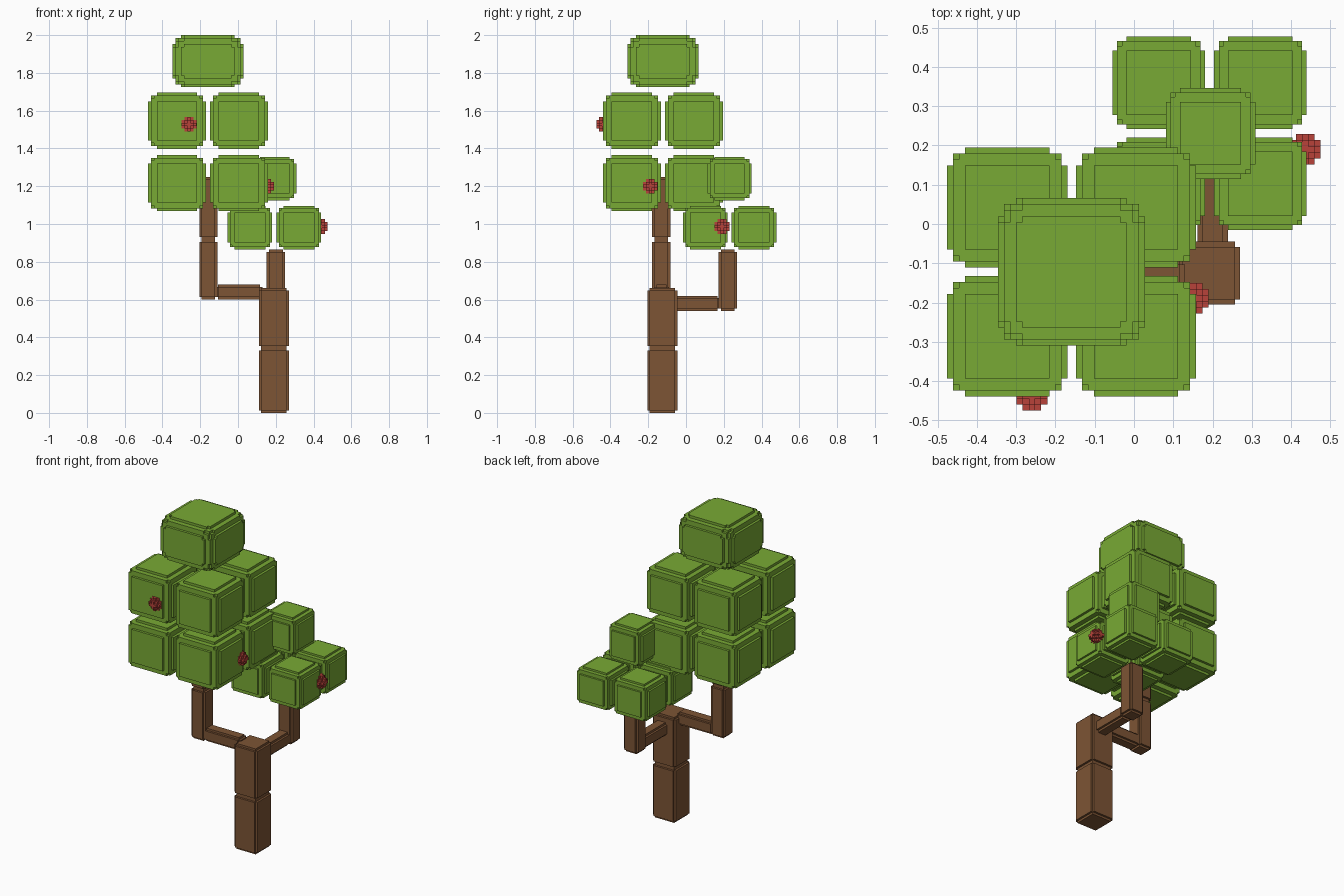
import bpy, bmesh, math
from itertools import product
from mathutils import Vector

cube = bpy.data.objects.get("Cube")
if cube:
    bpy.data.objects.remove(cube)


def material(name, rgb):
    mat = bpy.data.materials.new(name)
    mat.use_nodes = True
    mat.diffuse_color = (*rgb, 1)
    mat.node_tree.nodes["Principled BSDF"].inputs["Base Color"].default_value = (*rgb, 1)
    return mat


GREEN = material("leaf green", (0.19, 0.40, 0.035))
BROWN = material("bark brown", (0.205, 0.089, 0.035))
RED = material("fruit red", (0.48, 0.055, 0.042))


def stepped_block(name, low, high, mat, step, rings, limit):
    """Box whose edges and corners are rounded off in small square steps."""
    low, high = Vector(low), Vector(high)
    count = 2 * rings + 1
    cuts = [[low[a] + i * step for i in range(rings + 1)] +
            [high[a] - i * step for i in range(rings, -1, -1)] for a in range(3)]

    def solid(cell):
        if min(cell) < 0 or max(cell) >= count:
            return False
        depths = [abs(c - rings) for c in cell]
        return sum((d - 0.5) ** 2 for d in depths if d) <= limit

    bm = bmesh.new()
    for cell in filter(solid, product(range(count), repeat=3)):
        for axis, side in product(range(3), (0, 1)):
            beside = list(cell)
            beside[axis] += 2 * side - 1
            if solid(beside):
                continue
            u, v = (axis + 1) % 3, (axis + 2) % 3
            loop = [(0, 0), (1, 0), (1, 1), (0, 1)]
            verts = []
            for du, dv in (loop if side else reversed(loop)):
                corner = list(cell)
                corner[axis] += side
                corner[u] += du
                corner[v] += dv
                verts.append(bm.verts.new([cuts[a][corner[a]] for a in range(3)]))
            bm.faces.new(verts)
    bmesh.ops.remove_doubles(bm, verts=bm.verts, dist=0.0005)
    bmesh.ops.dissolve_limit(bm, angle_limit=math.radians(1), verts=bm.verts, edges=bm.edges)
    mesh = bpy.data.meshes.new(name)
    bm.to_mesh(mesh)
    bm.free()
    mesh.materials.append(mat)
    obj = bpy.data.objects.new(name, mesh)
    bpy.context.collection.objects.link(obj)
    return obj


def wood(name, low, high):
    stepped_block(name, low, high, BROWN, 0.013, 1, 0.3)


def leaf(name, centre, size, step):
    half = Vector(size) / 2
    centre = Vector(centre)
    stepped_block(name, centre - half, centre + half, GREEN, step, 3, 6.4)


def fruit(name, centre):
    half = Vector((0.039, 0.039, 0.039))
    centre = Vector(centre)
    stepped_block(name, centre - half, centre + half, RED, 0.0155, 2, 2.6)


# Trunk
wood("lower_trunk", (0.11, -0.205, 0), (0.27, -0.045, 0.342))
wood("upper_trunk", (0.11, -0.205, 0.342), (0.27, -0.045, 0.66))

# Side branch carrying the large crown
wood("side_branch", (-0.12, -0.17, 0.6), (0.13, -0.09, 0.68))
wood("side_upright_lower", (-0.205, -0.18, 0.6), (-0.108, -0.082, 0.918))
wood("side_upright_upper", (-0.205, -0.18, 0.918), (-0.108, -0.082, 1.25))

# Back branch carrying the small crown
wood("back_branch", (0.162, -0.06, 0.54), (0.24, 0.18, 0.62))
wood("back_upright", (0.15, 0.172, 0.54), (0.25, 0.27, 0.866))

# Large crown: two layers of four blocks and a cap
for x, y, z in product((-0.323, 0.005), (-0.286, 0.042), (1.217, 1.546)):
    leaf("large_leaf_block", (x, y, z), (0.306, 0.306, 0.298), 0.0153)
stepped_block("large_crown_cap", (-0.347, -0.31, 1.724), (0.028, 0.066, 2.0), GREEN, 0.0155, 4, 12.6)

# Small crown: one layer of four blocks and a cap
for x, y in product((0.063, 0.322), (0.103, 0.36)):
    leaf("small_leaf_block", (x, y, 0.981), (0.236, 0.236, 0.23), 0.012)
leaf("small_crown_cap", (0.195, 0.231, 1.24), (0.228, 0.232, 0.23), 0.012)

# Fruit set into the leaf faces
fruit("front_fruit", (-0.26, -0.436, 1.528))
fruit("middle_fruit", (0.151, -0.189, 1.2))
fruit("side_fruit", (0.436, 0.19, 0.987))
